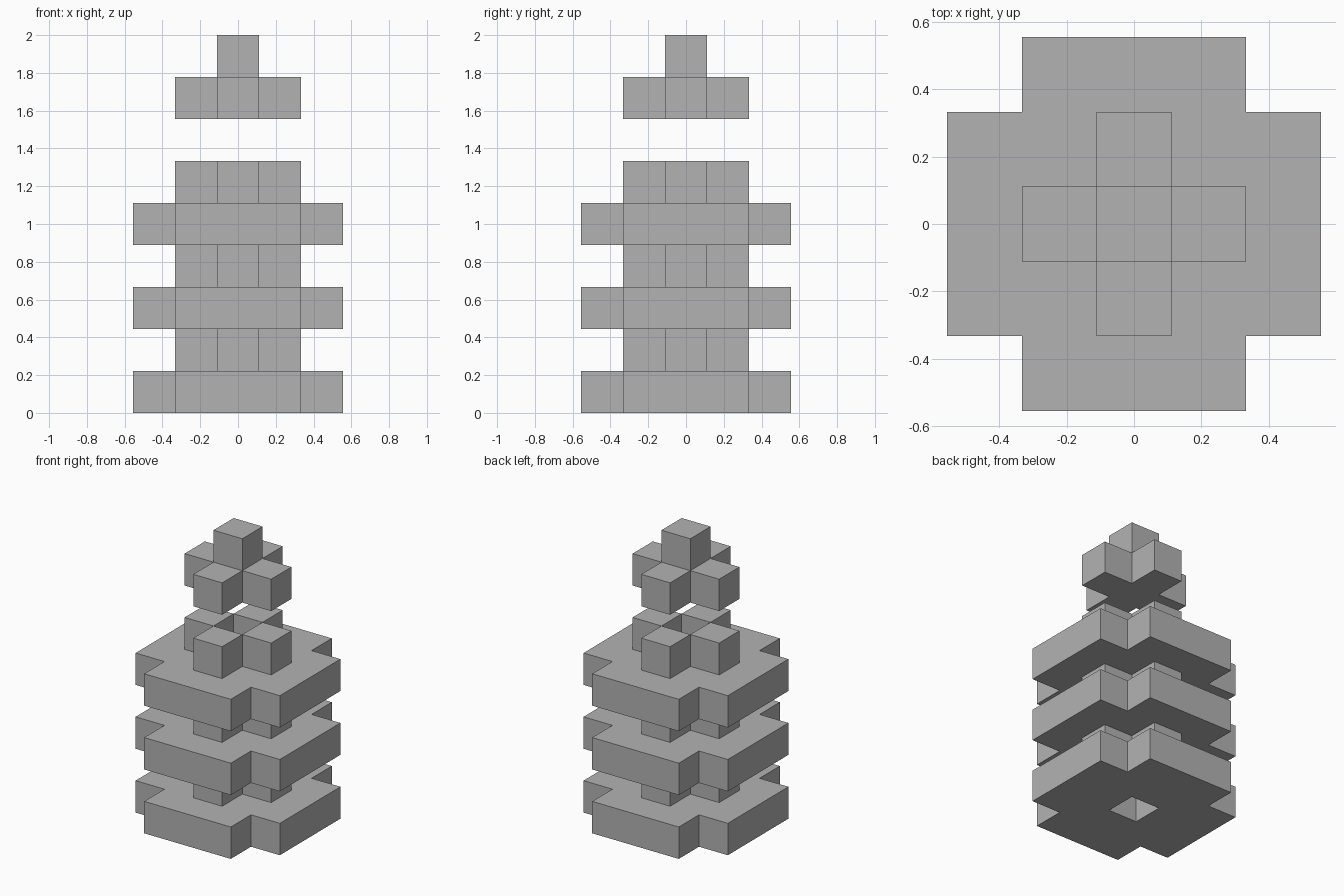
import bpy
import bmesh

cube = bpy.data.objects.get("Cube")
if cube:
    bpy.data.objects.remove(cube, do_unlink=True)

UNIT = 2 / 9  # the tower is nine blocks tall

# Single stone colour
stone = bpy.data.materials.new("grey stone")
stone.use_nodes = True
grey = (0.45, 0.45, 0.45, 1)
stone.diffuse_color = grey
stone.node_tree.nodes["Principled BSDF"].inputs["Base Color"].default_value = grey


def block_layer(name, level, cells, weld=True):
    """One storey of blocks: a flat plan of square cells, thickened upward."""
    bm = bmesh.new()
    for cx, cy in cells:
        corners = [(-.5, -.5), (.5, -.5), (.5, .5), (-.5, .5)]
        bm.faces.new([bm.verts.new(((cx + dx) * UNIT, (cy + dy) * UNIT, 0))
                      for dx, dy in corners])
    if weld:
        bmesh.ops.remove_doubles(bm, verts=bm.verts, dist=0.001)
    mesh = bpy.data.meshes.new(name)
    bm.to_mesh(mesh)
    bm.free()
    mesh.materials.append(stone)
    obj = bpy.data.objects.new(name, mesh)
    obj.location.z = level * UNIT
    bpy.context.collection.objects.link(obj)
    solid = obj.modifiers.new("thickness", "SOLIDIFY")
    solid.thickness = UNIT
    solid.offset = 1
    return obj


# Floor plans
span = range(-2, 3)
slab = [(x, y) for x in span for y in span
        if abs(x) + abs(y) < 4 and (x, y) != (0, 0)]
ring = [(1, 0), (-1, 0), (0, 1), (0, -1)]

# Three storeys: a notched slab carrying four pillars around an open shaft
for i, storey in enumerate(("lower", "middle", "upper")):
    block_layer(storey + "_slab", 2 * i, slab)
    block_layer(storey + "_pillars", 2 * i + 1, ring, weld=False)

# Floating cross-shaped cap and its finial
block_layer("cap_cross", 7, ring + [(0, 0)])
block_layer("finial", 8, [(0, 0)])
